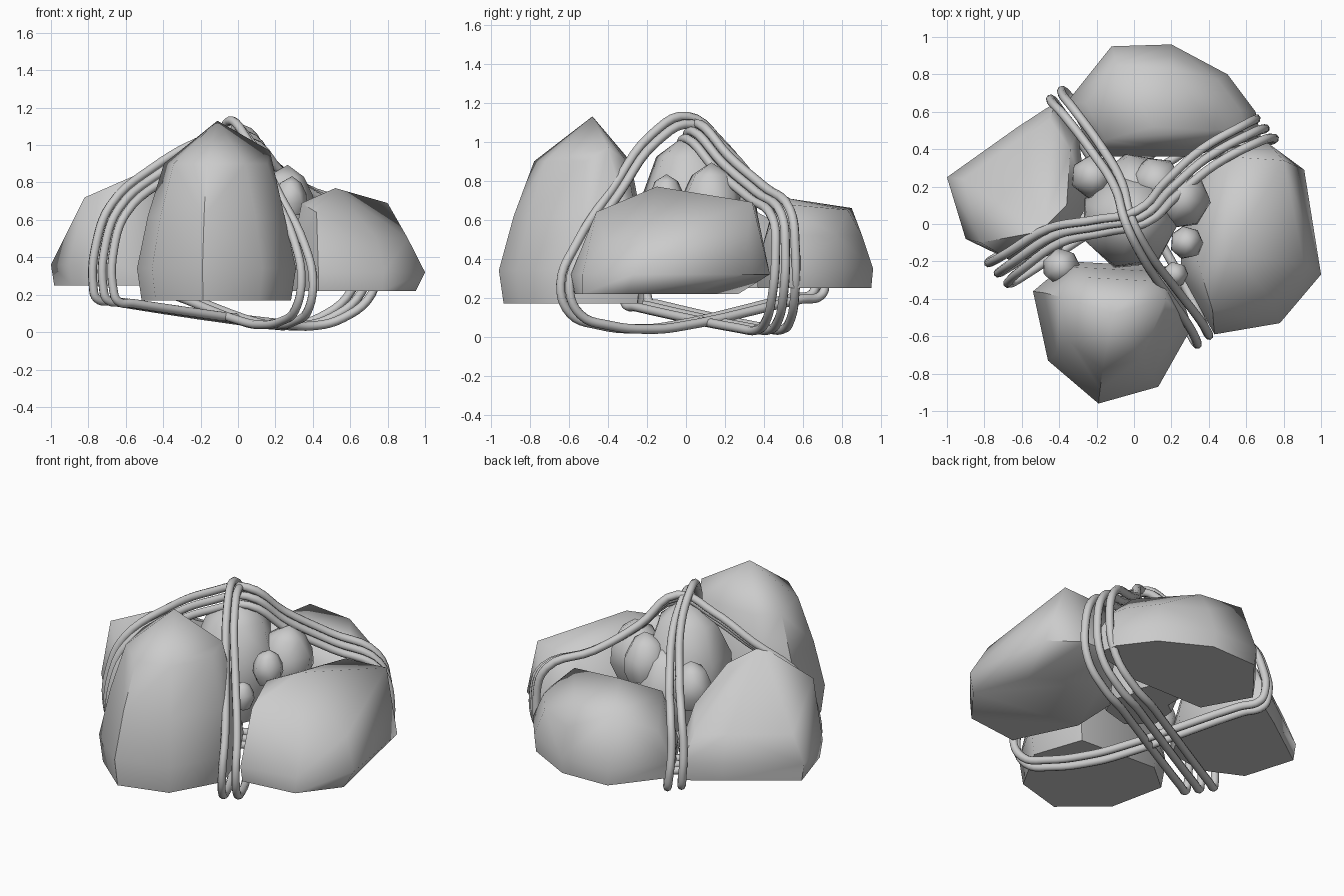
import bpy, bmesh, math, random
from mathutils import Vector

if "Cube" in bpy.data.objects:
    bpy.data.objects.remove(bpy.data.objects["Cube"])
random.seed(4)

stone = bpy.data.materials.new("stone_grey")
stone.use_nodes = True
GREY = (0.6, 0.6, 0.6, 1)
stone.diffuse_color = GREY
stone.node_tree.nodes["Principled BSDF"].inputs["Base Color"].default_value = GREY


def finish(obj, angle):
    obj.data.materials.append(stone)
    bpy.ops.object.select_all(action="DESELECT")
    obj.select_set(True)
    bpy.context.view_layer.objects.active = obj
    bpy.ops.object.shade_smooth_by_angle(angle=math.radians(angle))


def hull(name, points, angle=50):
    """Convex stone wrapped around a handful of points."""
    bm = bmesh.new()
    for p in points:
        bm.verts.new(p)
    res = bmesh.ops.convex_hull(bm, input=bm.verts)
    inside = [g for g in res["geom_interior"] if isinstance(g, bmesh.types.BMVert)]
    bmesh.ops.delete(bm, geom=inside, context="VERTS")
    bmesh.ops.dissolve_limit(bm, angle_limit=0.03, verts=bm.verts, edges=bm.edges)
    bmesh.ops.recalc_face_normals(bm, faces=bm.faces)
    mesh = bpy.data.meshes.new(name)
    bm.to_mesh(mesh)
    bm.free()
    obj = bpy.data.objects.new(name, mesh)
    bpy.context.collection.objects.link(obj)
    finish(obj, angle)


def boulder(name, outline, rings, extra):
    """Stack footprints (scale, height, y shift), then add extra corner points."""
    cx = sum(p[0] for p in outline) / len(outline)
    cy = sum(p[1] for p in outline) / len(outline)
    pts = [(cx + (x - cx) * s, cy + (y - cy) * s + dy, z)
           for s, z, dy in rings for x, y in outline]
    hull(name, pts + extra)


# Four large boulders
boulder("front_boulder",
        [(-.54, -.36), (-.46, -.73), (-.19, -.96), (.13, -.87),
         (.31, -.55), (.2, -.23), (-.35, -.2)],
        [(.94, .17, 0), (1, .34, 0), (.86, .62, .02), (.65, .9, .04)],
        [(-.11, -.48, 1.13), (.17, -.4, .97)])
right_base = [(x, y, .22) for x, y in
              [(.45, .27), (.82, .03), (.95, -.3), (.77, -.53),
               (.43, -.57), (.25, -.2), (.26, .1)]]
boulder("right_boulder",
        [(.43, -.59), (.78, -.53), (1, -.27), (.91, .29),
         (.72, .43), (.5, .42), (.33, .2), (.27, -.3)],
        [(1, .32, 0), (.76, .5, 0)],
        right_base + [(.42, -.46, .64), (.34, -.2, .69), (.52, -.15, .77),
                      (.8, .34, .69), (.5, .36, .66)])
boulder("back_boulder",
        [(-.12, .95), (.2, .96), (.5, .8), (.65, .6),
         (.68, .46), (.3, .36), (-.2, .36), (-.36, .65)],
        [(.97, .25, 0), (1, .35, 0), (.82, .52, 0)],
        [(-.09, .85, .66), (.2, .83, .65), (-.15, .45, .67),
         (.1, .52, .71), (.43, .5, .68)])
boulder("left_boulder",
        [(-1, .25), (-.9, -.08), (-.65, -.2), (-.4, -.16),
         (-.25, .1), (-.3, .5), (-.42, .65), (-.62, .52)],
        [(.96, .25, 0), (1, .36, 0), (.8, .52, 0)],
        [(-.82, -.1, .72), (-.5, -.04, .86), (-.36, .1, .77), (-.34, .4, .62)])


def pebble(name, center, radius, height):
    """Small faceted stone with a pointed top."""
    pts = []
    for s, t in ((.7, -1), (1, -.4), (.95, .1), (.65, .65)):
        for k in range(7):
            a = math.tau * (k + random.uniform(-.15, .15)) / 7
            pts.append(Vector(center) + Vector((math.cos(a) * s * radius,
                                                math.sin(a) * s * radius, t * height)))
    pts.append(Vector(center) + Vector((.1 * radius, 0, height)))
    hull(name, pts, 60)


# Core stone and the small stones filling the gaps
pebble("core_stone", (-.02, .02, .69), .27, .36)
pebble("core_stone_back", (0, .18, .58), .2, .25)
for i, (x, y, z, r) in enumerate([(-.22, .25, .66, .12), (.25, .13, .71, .16),
                                  (.28, -.1, .73, .09), (.12, .22, .72, .14),
                                  (-.39, -.23, .52, .1), (.22, -.27, .6, .07)]):
    pebble(f"gap_stone_{i + 1}", (x, y, z), r, r * 1.15)


def binding(name, path, side, strands):
    """Closed loops of cord running side by side along one path."""
    side = Vector(side).normalized()
    for k in range(strands):
        lane = k - (strands - 1) / 2
        curve = bpy.data.curves.new(name, "CURVE")
        curve.dimensions = "3D"
        curve.bevel_depth = .024
        curve.bevel_resolution = 2
        curve.resolution_u = 5
        spline = curve.splines.new("BEZIER")
        spline.bezier_points.add(len(path) - 1)
        spline.use_cyclic_u = True
        for bp, p in zip(spline.bezier_points, path):
            p = Vector(p)
            gap = .09 - .045 * p.z
            bp.co = p + side * lane * gap - Vector((0, 0, .035 * k * p.z))
            bp.handle_left_type = bp.handle_right_type = "AUTO"
        tmp = bpy.data.objects.new(name + "_path", curve)
        bpy.context.collection.objects.link(tmp)
        bpy.context.view_layer.update()
        mesh = bpy.data.meshes.new_from_object(
            tmp.evaluated_get(bpy.context.evaluated_depsgraph_get()))
        bpy.data.objects.remove(tmp)
        mesh.materials.clear()
        obj = bpy.data.objects.new(f"{name}_{k + 1}", mesh)
        bpy.context.collection.objects.link(obj)
        finish(obj, 60)


# Cords tied over the pile and back underneath it
binding("long_cord",
        [(-.39, .67, .22), (-.41, .69, .28), (-.41, .67, .45), (-.35, .6, .64),
         (-.2, .4, .76), (-.08, .2, .99), (-.03, .02, 1.13), (.06, -.16, 1.04),
         (.2, -.36, .76), (.33, -.54, .48), (.37, -.62, .27), (.34, -.57, .12),
         (.27, -.42, .06), (.15, -.2, .04), (.08, -.08, .05), (-.32, .57, .2)],
        (.8, .6, 0), 2)
binding("cross_cord",
        [(-.7, -.25, .18), (-.72, -.26, .24), (-.71, -.25, .48), (-.64, -.2, .68),
         (-.42, -.06, .88), (-.18, -.01, 1.02), (.04, .04, 1.09), (.2, .19, .92),
         (.4, .36, .77), (.64, .49, .65), (.7, .51, .45), (.66, .5, .22),
         (.5, .47, .08), (.33, .42, .035), (.2, .34, .045), (-.62, -.2, .165)],
        (.68, -.73, 0), 3)
